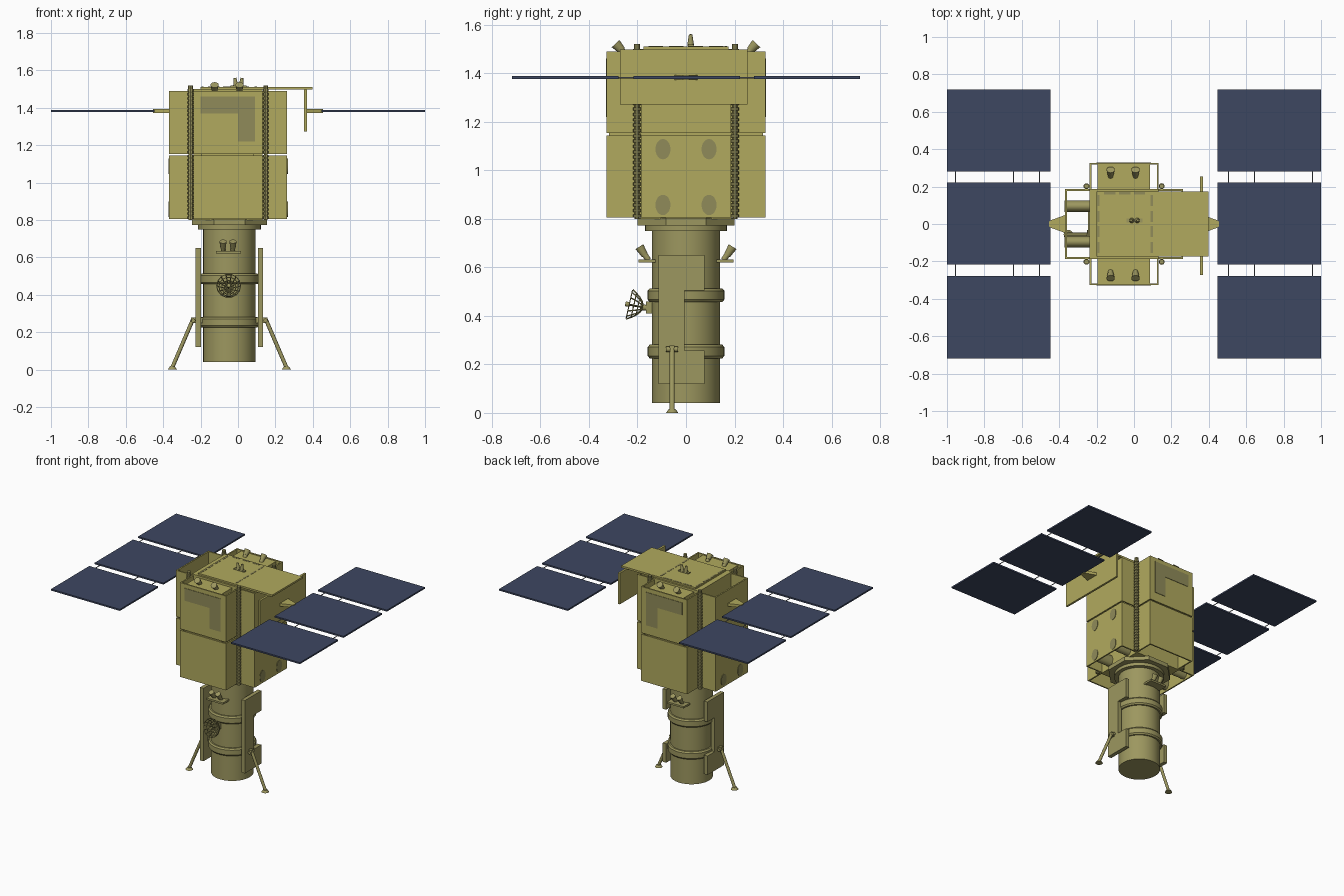
import bpy, bmesh, math
from mathutils import Vector, Matrix

if "Cube" in bpy.data.objects:
    bpy.data.objects.remove(bpy.data.objects["Cube"])


def material(name, rgb):
    m = bpy.data.materials.new(name)
    m.diffuse_color = (*rgb, 1)
    m.use_nodes = True
    m.node_tree.nodes["Principled BSDF"].inputs["Base Color"].default_value = m.diffuse_color
    return m


FOIL = material("gold_foil", (0.44, 0.40, 0.112))
TUBE = material("dull_olive", (0.335, 0.31, 0.115))
PATCH = material("dark_olive", (0.28, 0.26, 0.10))
NAVY = material("solar_navy", (0.047, 0.063, 0.12))
GREY = material("steel_grey", (0.25, 0.27, 0.31))
CX, TX = -0.053, -0.046      # body axis and telescope axis


def finish(name, bm, mat, smooth=False):
    bmesh.ops.recalc_face_normals(bm, faces=bm.faces)
    me = bpy.data.meshes.new(name)
    bm.to_mesh(me)
    bm.free()
    me.materials.append(mat)
    ob = bpy.data.objects.new(name, me)
    bpy.context.collection.objects.link(ob)
    if smooth:
        bpy.ops.object.select_all(action='DESELECT')
        ob.select_set(True)
        bpy.context.view_layer.objects.active = ob
        bpy.ops.object.shade_smooth_by_angle(angle=math.radians(35))
    return ob


def add_box(bm, x, y, z):
    c = [(a[0] + a[1]) / 2 for a in (x, y, z)]
    s = [abs(a[1] - a[0]) for a in (x, y, z)]
    bmesh.ops.create_cube(bm, size=1, matrix=Matrix.Translation(c) @ Matrix.Diagonal((*s, 1)))


def box(name, x, y, z, mat):
    bm = bmesh.new()
    add_box(bm, x, y, z)
    return finish(name, bm, mat)


def add_rod(bm, a, b, r1, r2=None, n=16):
    a, b = Vector(a), Vector(b)
    d = b - a
    m = Matrix.Translation((a + b) / 2) @ d.to_track_quat('Z', 'Y').to_matrix().to_4x4()
    bmesh.ops.create_cone(bm, cap_ends=True, segments=n, radius1=r1,
                          radius2=r1 if r2 is None else r2, depth=d.length, matrix=m)


def prism(name, pts, offset, mat):
    """Extrude a flat outline of 3D points along an offset."""
    bm = bmesh.new()
    f = bm.faces.new([bm.verts.new(p) for p in pts])
    g = bmesh.ops.extrude_face_region(bm, geom=[f])['geom']
    bmesh.ops.translate(bm, vec=offset, verts=[v for v in g if isinstance(v, bmesh.types.BMVert)])
    return finish(name, bm, mat)


def lathe(name, profile, x, mat, n=48):
    bm = bmesh.new()
    vs = [bm.verts.new((r, 0, z)) for r, z in profile]
    es = [bm.edges.new(p) for p in zip(vs, vs[1:])]
    bmesh.ops.spin(bm, geom=vs + es, cent=(0, 0, 0), axis=(0, 0, 1), angle=2 * math.pi, steps=n)
    bmesh.ops.remove_doubles(bm, verts=bm.verts, dist=1e-5)
    bmesh.ops.translate(bm, vec=(x, 0, 0), verts=bm.verts)
    return finish(name, bm, mat, True)


# Telescope tube with two bulging rings and a collar
lathe("telescope_tube", [(0, 0.04), (0.14, 0.04), (0.14, 0.775), (0, 0.775)], TX, TUBE)
for i, z in enumerate((0.253, 0.485)):
    lathe(f"tube_ring_{i}", [(0.135, z - 0.028), (0.15, z - 0.028), (0.158, z - 0.018), (0.158, z + 0.018),
                             (0.15, z + 0.028), (0.135, z + 0.028)], TX, TUBE)
lathe("tube_collar", [(0, 0.75), (0.168, 0.75), (0.168, 0.78), (0, 0.78)], TX, TUBE)
bm = bmesh.new()
bmesh.ops.create_cone(bm, cap_ends=True, segments=8, radius1=0.2 / math.cos(math.pi / 8),
                      radius2=0.2 / math.cos(math.pi / 8), depth=0.03,
                      matrix=Matrix.Translation((TX, 0, 0.788)) @ Matrix.Rotation(math.pi / 8, 4, 'Z'))
finish("octagonal_base", bm, TUBE)

# Notched side panels and legs, mirrored about the tube
outline = [(-0.113, 0.12), (0.076, 0.12), (0.076, 0.257), (-0.006, 0.257),
           (-0.006, 0.505), (0.076, 0.505), (0.076, 0.65), (-0.113, 0.65)]
for side, s in (("left", -1), ("right", 1)):
    prism(f"{side}_tube_panel", [(TX + s * 0.152, y, z) for y, z in outline], (s * 0.028, 0, 0), TUBE)
    bm = bmesh.new()
    add_rod(bm, (TX + s * 0.195, -0.057, 0.268), (TX + s * 0.305, -0.057, 0.012), 0.0105, n=12)
    add_rod(bm, (TX + s * 0.305, -0.057, 0.0), (TX + s * 0.305, -0.057, 0.016), 0.025, 0.014, 20)
    add_box(bm, (TX + s * 0.14, TX + s * 0.205), (-0.067, -0.047), (0.25, 0.278))
    add_rod(bm, (TX + s * 0.193, -0.082, 0.262), (TX + s * 0.193, -0.032, 0.262), 0.011, n=12)
    finish(f"{side}_leg", bm, TUBE, True)

# Thruster brackets on the tube, front and back
for side, s in (("front", -1), ("back", 1)):
    bm = bmesh.new()
    add_box(bm, (-0.118, 0.016), (s * 0.125, s * 0.195), (0.62, 0.633))
    for x in (-0.08, -0.027):
        add_rod(bm, (x, s * 0.155, 0.63), (x, s * 0.175, 0.66), 0.012)
        add_rod(bm, (x, s * 0.17, 0.65), (x, s * 0.192, 0.685), 0.014, 0.019)
    finish(f"{side}_tube_thrusters", bm, TUBE, True)

# Wire mesh dish antenna
bm = bmesh.new()
vs = [bm.verts.new((r, 0, 0.9 * r * r / 0.064)) for r in (0.008, 0.024, 0.038, 0.052, 0.064)]
es = [bm.edges.new(p) for p in zip(vs, vs[1:])]
bmesh.ops.spin(bm, geom=vs + es, cent=(0, 0, 0), axis=(0, 0, 1), angle=2 * math.pi, steps=14)
bmesh.ops.remove_doubles(bm, verts=bm.verts, dist=1e-5)
aim = Vector((0, -0.97, 0.22)).to_track_quat('Z', 'Y').to_matrix().to_4x4()
bm.transform(Matrix.Translation((-0.05, -0.178, 0.435)) @ aim)
dish = finish("mesh_dish", bm, TUBE)
w = dish.modifiers.new("wire", 'WIREFRAME')
w.thickness = 0.006
bm = bmesh.new()
add_rod(bm, (-0.05, -0.13, 0.43), (-0.05, -0.18, 0.435), 0.012)
add_box(bm, (-0.062, -0.038), (-0.165, -0.14), (0.41, 0.46))
add_rod(bm, (-0.05, -0.178, 0.435), (-0.05, -0.235, 0.446), 0.004, n=8)
add_rod(bm, (-0.05, -0.232, 0.446), (-0.05, -0.25, 0.45), 0.01)
finish("dish_mount", bm, TUBE, True)

# Central body and thin open shells on its four sides, split at mid height
box("body_core", (-0.238, 0.132), (-0.188, 0.188), (0.8, 1.5), FOIL)
T = 0.01
for half, z in (("lower", (0.805, 1.144)), ("upper", (1.154, 1.49))):
    for side, s in (("front", -1), ("back", 1)):
        bm = bmesh.new()
        add_box(bm, (-0.238, 0.132), (s * 0.317, s * 0.327), z)
        for x in (-0.238, 0.132 - T):
            add_box(bm, (x, x + T), (s * 0.188, s * 0.318), z)
        finish(f"{side}_{half}_shell", bm, FOIL)
    for side, s in (("left", -1), ("right", 1)):
        bm = bmesh.new()
        add_box(bm, (CX + s * 0.306, CX + s * 0.316), (-0.186, 0.186), z)
        for t in (-1, 1):
            add_box(bm, (CX + s * 0.185, CX + s * 0.307), (t * 0.176, t * 0.186), z)
        finish(f"{side}_{half}_shell", bm, FOIL)

# Equipment boxes, L-shaped patches and top thrusters, front and back
ell = [(-0.2, 1.46), (-0.2, 1.37), (0.0, 1.37), (0.0, 1.22), (0.09, 1.22), (0.09, 1.46)]
for side, s in (("front", -1), ("back", 1)):
    box(f"{side}_equipment_box", (-0.196, 0.085), (s * 0.18, s * 0.317), (1.0, 1.485), FOIL)
    prism(f"{side}_patch", [(x, s * 0.326, z) for x, z in ell], (0, s * 0.004, 0), PATCH)
    bm = bmesh.new()
    for x in (-0.125, 0.008):
        add_rod(bm, (x, s * 0.255, 1.48), (x, s * 0.273, 1.505), 0.014)
        add_rod(bm, (x, s * 0.265, 1.495), (x, s * 0.29, 1.522), 0.016, 0.022)
    finish(f"{side}_top_thrusters", bm, TUBE, True)

# Oval tanks through the side shells with darker end caps
for side, s in (("left", -1), ("right", 1)):
    for name, d0, d1, mat in (("tanks", 0.17, 0.312, TUBE), ("tank_caps", 0.312, 0.319, PATCH)):
        bm = bmesh.new()
        for y in (-0.095, 0.095):
            for z in (0.857, 1.087):
                m = Matrix.Translation((CX + s * (d0 + d1) / 2, y, z)) @ Matrix.Diagonal((1, 0.031, 0.042, 1)) \
                    @ Matrix.Rotation(math.pi / 2, 4, 'Y')
                bmesh.ops.create_cone(bm, cap_ends=True, segments=24, radius1=1, radius2=1,
                                      depth=d1 - d0, matrix=m)
        finish(f"{side}_{name}", bm, mat, True)

# Ribbed corner columns
for i, (sx, sy) in enumerate(((-1, -1), (1, -1), (-1, 1), (1, 1))):
    x, y = CX + sx * 0.201, sy * 0.202
    bm = bmesh.new()
    add_rod(bm, (x, y, 0.8), (x, y, 1.5), 0.010, n=8)
    for k in range(32):
        z = 0.806 + k * 0.022
        add_rod(bm, (x, y, z), (x, y, z + 0.012), 0.016, n=10)
    add_rod(bm, (x, y, 1.495), (x, y, 1.52), 0.013, n=10)
    finish(f"corner_column_{i}", bm, TUBE)

# Roof plate, hanging sunshade, roof pads and small roof thrusters
box("roof_plate", (-0.2, 0.398), (-0.175, 0.175), (1.498, 1.511), FOIL)
box("sunshade", (0.354, 0.369), (-0.273, 0.254), (1.272, 1.498), FOIL)
bm = bmesh.new()
for y in (-0.125, -0.04, 0.04, 0.125):
    for x in (-0.19, 0.095):
        add_box(bm, (x - 0.006, x + 0.006), (y - 0.03, y + 0.03), (1.51, 1.5125))
for x in (-0.13, -0.05, 0.03):
    add_box(bm, (x - 0.03, x + 0.03), (0.158, 0.17), (1.51, 1.5125))
finish("roof_pads", bm, PATCH)
bm = bmesh.new()
add_box(bm, (-0.04, 0.045), (0.008, 0.03), (1.51, 1.518))
for x, d in ((-0.012, -0.004), (0.017, 0.004)):
    add_rod(bm, (x, 0.019, 1.515), (x + d, 0.019, 1.56), 0.014, 0.007, 12)
finish("roof_thrusters", bm, TUBE, True)

# Solar wings: three panels a side, connecting rods and a tapered yoke
for side, s in (("left", -1), ("right", 1)):
    for k, y in enumerate(((-0.718, -0.279), (-0.217, 0.223), (0.281, 0.718))):
        box(f"{side}_solar_panel_{k}", (s * 0.447, s * 1.0), y, (1.377, 1.388), NAVY)
    bm = bmesh.new()
    for x in (0.505, 0.645, 0.955):
        for y in ((-0.285, -0.21), (0.215, 0.287)):
            add_rod(bm, (s * x, y[0], 1.382), (s * x, y[1], 1.382), 0.003, n=6)
    finish(f"{side}_panel_rods", bm, GREY)
    prism(f"{side}_wing_yoke", [(s * 0.362, -0.05, 1.373), (s * 0.44, -0.022, 1.373), (s * 0.455, -0.012, 1.373),
                                (s * 0.455, 0.012, 1.373), (s * 0.44, 0.022, 1.373), (s * 0.362, 0.05, 1.373)],
          (0, 0, 0.02), FOIL)
